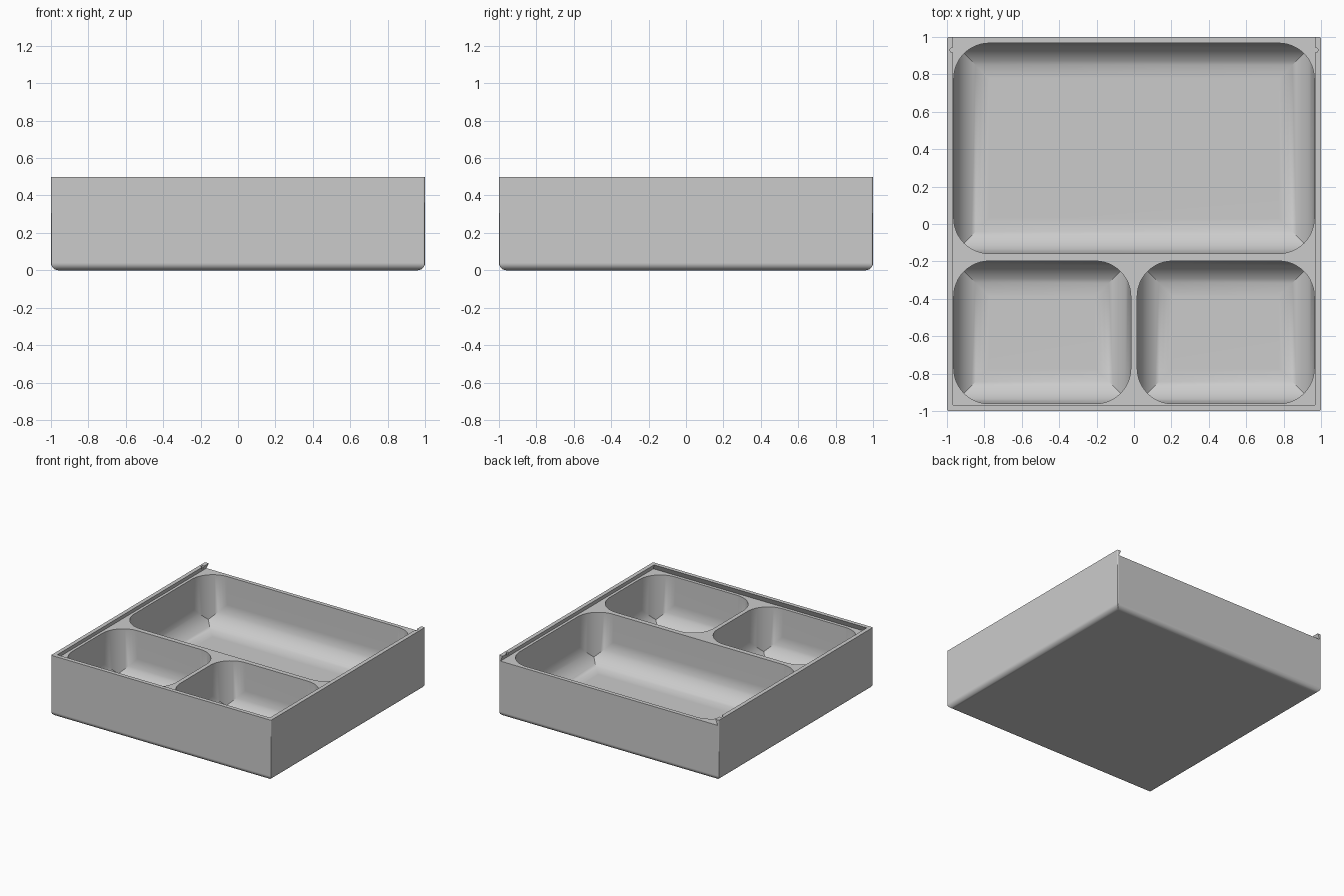
import bpy, bmesh, math

if "Cube" in bpy.data.objects:
    bpy.data.objects.remove(bpy.data.objects["Cube"], do_unlink=True)

HEIGHT = 0.5
SLOT_FLOOR = 0.455

grey = bpy.data.materials.new("plain_grey")
grey.use_nodes = True
colour = (0.6, 0.6, 0.6, 1)
grey.diffuse_color = colour
grey.node_tree.nodes["Principled BSDF"].inputs["Base Color"].default_value = colour


def hull(name, points):
    """Convex solid around a cloud of points."""
    bm = bmesh.new()
    for p in sorted({tuple(round(c, 5) for c in p) for p in points}):
        bm.verts.new(p)
    bmesh.ops.convex_hull(bm, input=bm.verts[:])
    loose = [v for v in bm.verts if not v.link_faces]
    bmesh.ops.delete(bm, geom=loose, context="VERTS")
    bmesh.ops.dissolve_limit(bm, angle_limit=0.01, verts=bm.verts[:], edges=bm.edges[:])
    bmesh.ops.recalc_face_normals(bm, faces=bm.faces[:])
    mesh = bpy.data.meshes.new(name)
    bm.to_mesh(mesh)
    bm.free()
    mesh.materials.append(grey)
    obj = bpy.data.objects.new(name, mesh)
    bpy.context.collection.objects.link(obj)
    return obj


def tub(name, x0, x1, y0, y1, z0, z1, corner, fillet, steps):
    """Box with rounded upright corners and mitred, rounded bottom edges."""
    cx, cy = (x0 + x1) / 2, (y0 + y1) / 2
    hx, hy = (x1 - x0) / 2, (y1 - y0) / 2
    angles = [math.pi / 2 * i / steps for i in range(steps + 1)]
    levels = [(fillet * (1 - math.cos(a)), z0 + fillet * (1 - math.sin(a))) for a in angles]
    levels.append((0, z1))
    points = []
    for inset, z in levels:
        for a in angles:
            x = min(hx - corner * (1 - math.cos(a)), hx - inset)
            y = min(hy - corner * (1 - math.sin(a)), hy - inset)
            points += [(cx + sx * x, cy + sy * y, z) for sx in (-1, 1) for sy in (-1, 1)]
    return hull(name, points)


def cut(target, cutter):
    mod = target.modifiers.new("cut", "BOOLEAN")
    mod.operation = "DIFFERENCE"
    mod.solver = "EXACT"
    mod.object = cutter
    bpy.context.view_layer.objects.active = target
    bpy.ops.object.modifier_apply(modifier=mod.name)
    bpy.data.objects.remove(cutter, do_unlink=True)


# Outer body
tray = tub("compartment_tray", -1, 1, -1, 1, 0, HEIGHT, 0.01, 0.04, 6)

# Dovetail slot for a sliding lid, open at the back
slot = []
for z, reach in ((SLOT_FLOOR, 0.987), (HEIGHT + 0.01, 0.962)):
    slot += [(s * reach, y, z) for s in (-1, 1) for y in (-reach, 1.1)]
cut(tray, hull("slot_cutter", slot))

# Detent notches near the open end of the slot
for side in (-1, 1):
    ring = [(side * 0.97 + 0.014 * math.cos(a), 0.93 + 0.014 * math.sin(a), z)
            for a in (math.tau * i / 12 for i in range(12))
            for z in (SLOT_FLOOR + 0.003, HEIGHT + 0.02)]
    cut(tray, hull("notch_cutter", ring))

# One large and two small compartments
for x0, x1, y0, y1 in ((-0.964, 0.964, -0.158, 0.967),
                       (-0.964, -0.017, -0.961, -0.198),
                       (0.017, 0.964, -0.961, -0.198)):
    cut(tray, tub("pocket_cutter", x0, x1, y0, y1, 0.033, SLOT_FLOOR + 0.01, 0.19, 0.19, 12))

# Smooth fillets, crisp edges
bpy.ops.object.select_all(action="DESELECT")
tray.select_set(True)
bpy.context.view_layer.objects.active = tray
bpy.ops.object.shade_smooth_by_angle(angle=math.radians(30))
weighted = tray.modifiers.new("even_shading", "WEIGHTED_NORMAL")
weighted.keep_sharp = True
